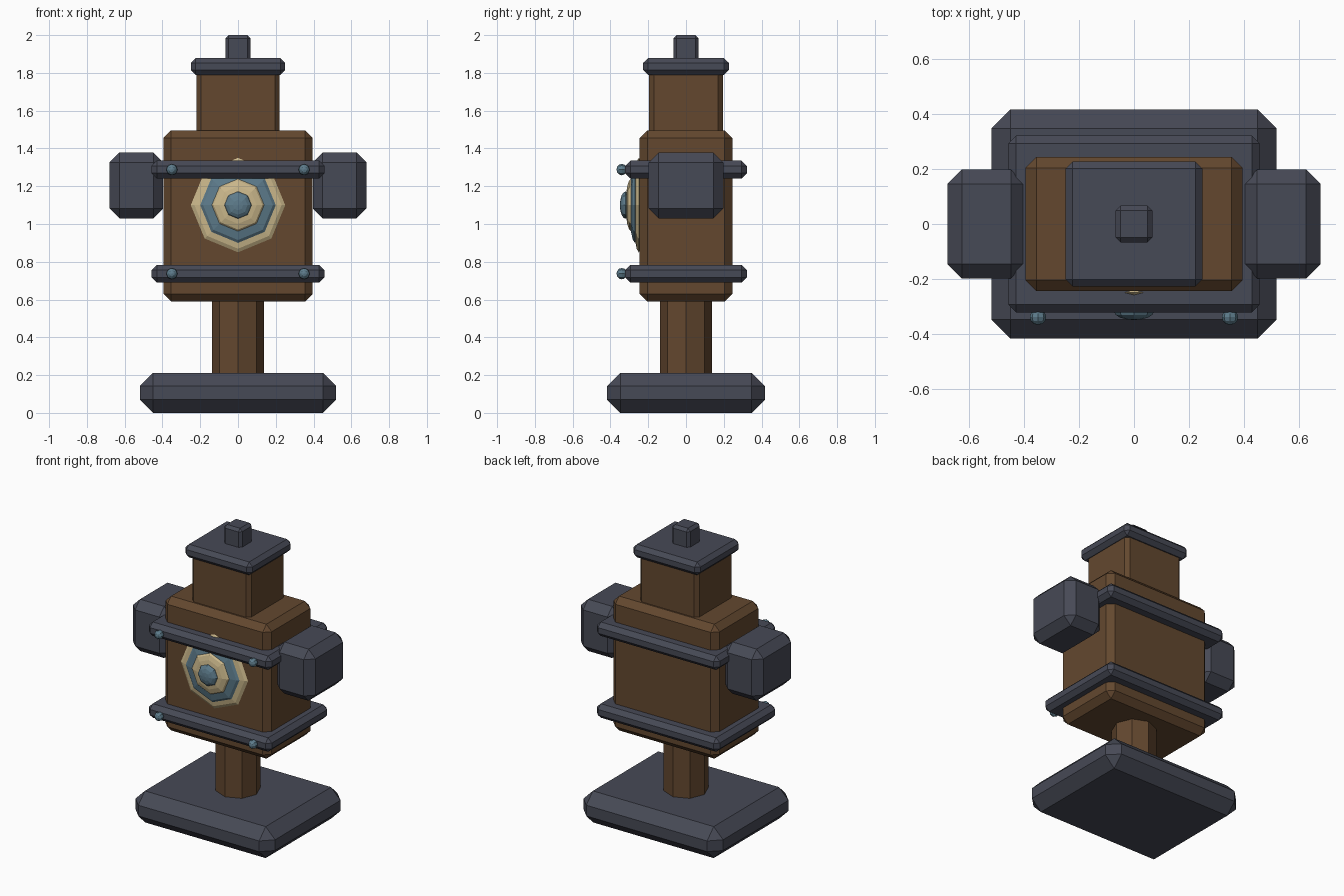
import bpy, math

if "Cube" in bpy.data.objects:
    bpy.data.objects.remove(bpy.data.objects["Cube"])


def material(name, rgb):
    m = bpy.data.materials.new(name)
    m.diffuse_color = (*rgb, 1)
    m.use_nodes = True
    m.node_tree.nodes["Principled BSDF"].inputs["Base Color"].default_value = m.diffuse_color
    return m


WOOD = material("brown wood", (0.125, 0.064, 0.028))
IRON = material("dark slate iron", (0.062, 0.067, 0.092))
CREAM = material("pale cream", (0.60, 0.48, 0.26))
BLUE = material("dusty blue", (0.11, 0.20, 0.26))


def finish(name, mat):
    o = bpy.context.object
    o.name = name
    o.data.materials.append(mat)
    bpy.ops.object.transform_apply(location=False, rotation=True, scale=True)
    return o


def block(name, mat, half_x, half_y, z0, z1, chamfer, x=0):
    """Box with a single flat chamfer on every edge."""
    bpy.ops.mesh.primitive_cube_add(size=2, location=(x, 0, (z0 + z1) / 2))
    bpy.context.object.scale = (half_x, half_y, (z1 - z0) / 2)
    o = finish(name, mat)
    b = o.modifiers.new("chamfer", 'BEVEL')
    b.width = chamfer
    b.segments = 1
    return o


def dome(name, mat, loc, radius, depth, segments=8, rings=8):
    """Faceted sphere with its pole facing the front."""
    bpy.ops.mesh.primitive_uv_sphere_add(segments=segments, ring_count=rings,
                                         location=loc, rotation=(math.pi / 2, 0, 0))
    bpy.context.object.scale = (radius, radius, depth)
    return finish(name, mat)


# Foot and octagonal post
block("base", IRON, 0.52, 0.418, 0, 0.212, 0.07)
bpy.ops.mesh.primitive_cylinder_add(vertices=8, radius=0.138, depth=0.5,
                                    location=(0, 0, 0.40))
finish("post", WOOD)

# Body, neck and lid
block("body", WOOD, 0.395, 0.245, 0.59, 1.495, 0.04)
block("neck", WOOD, 0.22, 0.195, 1.45, 1.83, 0.025)
block("lid", IRON, 0.25, 0.228, 1.79, 1.878, 0.026)
block("lid_knob", IRON, 0.067, 0.067, 1.86, 2.0, 0.018)

# Side blocks
for side, x in (("left", -0.538), ("right", 0.538)):
    block(side + "_arm", IRON, 0.142, 0.198, 1.03, 1.378, 0.052, x)

# Bands with front rivets
for level, z in (("lower", 0.737), ("upper", 1.288)):
    block(level + "_band", IRON, 0.458, 0.322, z - 0.047, z + 0.047, 0.028)
    for side, x in (("left", -0.35), ("right", 0.35)):
        dome(level + "_" + side + "_rivet", BLUE, (x, -0.34, z), 0.03, 0.028, 8, 6)

# Target of stacked flat domes
for name, mat, y, r in (("target_rim", CREAM, -0.25, 0.25),
                        ("target_ring", BLUE, -0.27, 0.20),
                        ("target_inner", CREAM, -0.29, 0.14),
                        ("target_centre", BLUE, -0.32, 0.072)):
    dome(name, mat, (0, y, 1.10), r, 0.03)
